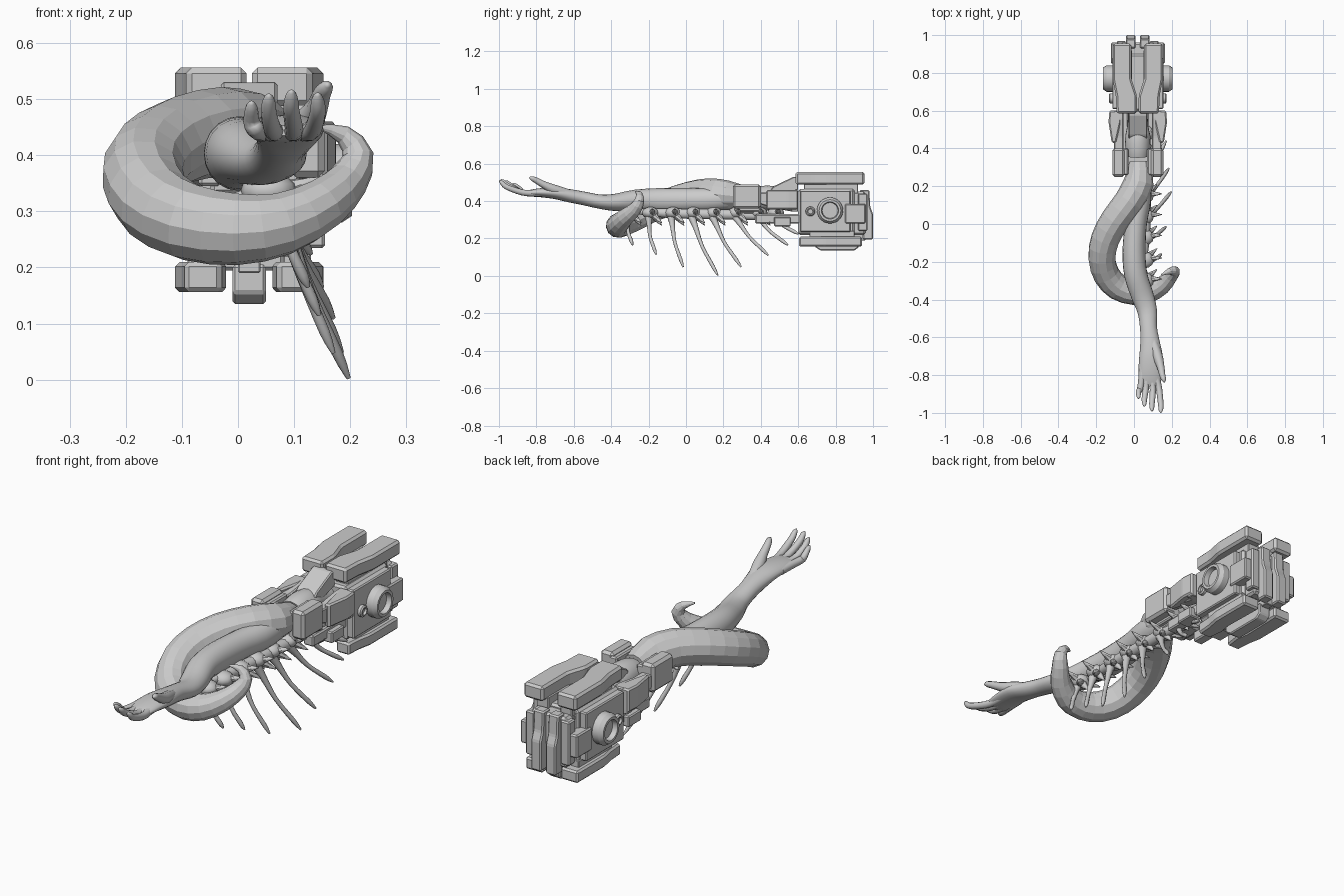
import bpy, bmesh, math
from mathutils import Vector, Matrix

if "Cube" in bpy.data.objects:
    bpy.data.objects.remove(bpy.data.objects["Cube"])

CX = 0.02  # centre line of the mechanical cuff


def finish(name, bm, smooth=None):
    bmesh.ops.recalc_face_normals(bm, faces=bm.faces[:])
    me = bpy.data.meshes.new(name)
    bm.to_mesh(me)
    bm.free()
    ob = bpy.data.objects.new(name, me)
    bpy.context.collection.objects.link(ob)
    if smooth:
        bpy.ops.object.select_all(action='DESELECT')
        ob.select_set(True)
        bpy.context.view_layer.objects.active = ob
        bpy.ops.object.shade_smooth_by_angle(angle=math.radians(smooth))
    return ob


def prism(name, outline, lo, hi, axis='Z', bevel=0.008, mirror=False):
    """Extrude a closed outline along an axis; x values are relative to CX."""
    place = {'Z': lambda a, b, t: (a, b, t),
             'X': lambda a, b, t: (t, a, b)}[axis]
    for s, tag in ((1, '_right'), (-1, '_left')) if mirror else ((1, ''),):
        bm = bmesh.new()
        rings = []
        for t in (lo, hi):
            pts = [place(a, b, t) for a, b in outline]
            rings.append([bm.verts.new((CX + s * p[0], p[1], p[2])) for p in pts])
        n = len(outline)
        bm.faces.new(rings[0])
        bm.faces.new(rings[1])
        for i in range(n):
            j = (i + 1) % n
            bm.faces.new((rings[0][i], rings[0][j], rings[1][j], rings[1][i]))
        bmesh.ops.recalc_face_normals(bm, faces=bm.faces[:])
        if bevel:
            bmesh.ops.bevel(bm, geom=bm.edges[:], offset=bevel, segments=1, affect='EDGES')
        finish(name + tag, bm)


def box(name, x, y, z, bevel=0.006, mirror=False):
    prism(name, [(x[0], y[0]), (x[1], y[0]), (x[1], y[1]), (x[0], y[1])],
          z[0], z[1], 'Z', bevel, mirror)


def spline(keys, steps):
    """Catmull-Rom samples through tuples of any length."""
    out = []
    for i in range(len(keys) - 1):
        p = [keys[max(0, min(len(keys) - 1, i + k))] for k in (-1, 0, 1, 2)]
        for s in range(steps):
            t = s / steps
            out.append([0.5 * (2 * b + (c - a) * t + (2 * a - 5 * b + 4 * c - d) * t * t
                               + (3 * b - a - 3 * c + d) * t ** 3) for a, b, c, d in zip(*p)])
    return out + [list(keys[-1])]


def sweep(name, keys, sides=12, steps=2, smooth=None):
    """Tube through (x, y, z, half width[, half height]) stations."""
    st = spline(keys, steps)
    pts = [Vector(k[:3]) for k in st]
    bm = bmesh.new()
    up, last = Vector((0, 0, 1)), None
    for i, p in enumerate(pts):
        tan = (pts[min(i + 1, len(pts) - 1)] - pts[max(i - 1, 0)]).normalized()
        up = (up - tan * up.dot(tan)).normalized()
        side = tan.cross(up)
        w, h = max(st[i][3], .001), max(st[i][-1], .001)
        ring = [bm.verts.new(p + side * w * math.cos(2 * math.pi * k / sides)
                             + up * h * math.sin(2 * math.pi * k / sides)) for k in range(sides)]
        if last:
            for k in range(sides):
                j = (k + 1) % sides
                bm.faces.new((last[k], last[j], ring[j], ring[k]))
        else:
            bm.faces.new(ring)
        last = ring
    bm.faces.new(last)
    return finish(name, bm, smooth)


def lathe_x(name, y, z, profile, sides=24):
    """Revolve (distance from centre line, radius) about x, both sides."""
    for s, tag in ((1, '_right'), (-1, '_left')):
        bm = bmesh.new()
        last = None
        for d, r in profile:
            ring = [bm.verts.new((CX + s * d, y + r * math.cos(2 * math.pi * k / sides),
                                  z + r * math.sin(2 * math.pi * k / sides))) for k in range(sides)]
            if last:
                for k in range(sides):
                    j = (k + 1) % sides
                    bm.faces.new((last[k], last[j], ring[j], ring[k]))
            last = ring
        bm.faces.new(last)
        finish(name + tag, bm, 30)


# Main housing with side plates
box('housing', (-.105, .105), (.60, .90), (.22, .465), .01)
box('side_plate', (.09, .135), (.61, .88), (.235, .455), .005, True)
box('side_lug', (.09, .143), (.85, .96), (.28, .385), .006, True)
box('rear_core', (-.09, .09), (.88, .96), (.22, .45), .01)

# Side dials
lathe_x('large_dial', .77, .35, [(.12, .07), (.165, .07), (.183, .058), (.183, .046), (.16, .042)])
lathe_x('small_dial', .665, .345, [(.12, .026), (.148, .026), (.153, .02), (.153, .015), (.143, .013)], 16)

# Stepped top pads and bottom pads
prism('top_pad', [(.005, .585), (.112, .585), (.116, .68), (.132, .76), (.132, .955),
                  (.034, .955), (.034, .77), (.005, .68)], .488, .556, 'Z', .01, True)
box('top_pad_mount', (.03, .09), (.63, .92), (.44, .50), .004, True)
prism('bottom_pad', [(.05, .605), (.115, .605), (.12, .68), (.132, .74), (.132, .94),
                     (.045, .94), (.05, .74), (.04, .68)], .156, .21, 'Z', .008, True)
box('bottom_pad_mount', (.06, .11), (.66, .90), (.20, .24), .003, True)
prism('keel_block', [(.69, .155), (.72, .135), (.90, .135), (.925, .155), (.925, .205), (.69, .205)],
      -.03, .03, 'X', .005)
box('keel_mount', (-.02, .02), (.66, .96), (.19, .24), .003)

# Stepped vertical rear plates
prism('rear_plate', [(.93, .46), (.98, .46), (.985, .37), (1.0, .33), (1.0, .195),
                     (.945, .195), (.945, .33), (.93, .37)], .012, .062, 'X', .006, True)
box('rear_side_plate', (.065, .11), (.92, .97), (.24, .44), .006, True)

# Tapered arms, vents and lower struts joining housing and cuff
prism('shoulder', [(.115, .43), (.138, .43), (.155, .54), (.15, .60), (.09, .60), (.09, .54)],
      .355, .46, 'Z', .007, True)
prism('shoulder_arm', [(.39, .385), (.46, .365), (.56, .345), (.60, .345), (.60, .46),
                       (.56, .46), (.46, .445), (.39, .445)], .075, .125, 'X', .005, True)
for i in range(4):
    box(f'vent_{i}', (.085, .145), (.565, .60), (.345 + i * .029, .366 + i * .029), .003, True)
box('lower_strut', (.05, .10), (.37, .62), (.28, .33), .006, True)
box('strut_foot', (.06, .125), (.47, .56), (.265, .315), .005, True)
prism('sloped_plate', [(.45, .46), (.50, .43), (.60, .46), (.60, .53), (.575, .53), (.47, .48)],
      -.05, .05, 'X', .005)

# Forearm cuff
box('cuff_block', (.07, .135), (.25, .40), (.36, .49), .012, True)
box('cuff_inner', (.05, .09), (.26, .40), (.345, .475), .006, True)
box('cuff_under', (-.07, .07), (.27, .40), (.33, .38), .008)
sweep('wrist_joint', [(CX, .36, .41, .06), (CX, .40, .415, .066), (CX, .47, .415, .066),
                      (CX, .52, .41, .055), (CX, .62, .40, .05)], 20, 2, 40)

# Tentacle wound around the arm
sweep('tentacle', [(.03, .33, .42, .055), (.025, .22, .43, .08), (-.025, .12, .442, .08),
                   (-.10, .02, .428, .078), (-.153, -.08, .398, .076), (-.17, -.18, .36, .073),
                   (-.145, -.27, .312, .071), (-.085, -.335, .28, .069), (0, -.365, .268, .064),
                   (.08, -.36, .278, .056), (.15, -.325, .312, .047), (.196, -.275, .355, .037),
                   (.214, -.25, .40, .028), (.187, -.25, .437, .017), (.145, -.27, .45, .004)],
      12, 2, None)

# Arm and palm
sweep('arm', [(.03, .32, .42, .05, .05), (.035, .15, .408, .057, .062), (.01, 0, .405, .058, .064),
              (0, -.15, .403, .061, .066), (.01, -.27, .404, .061, .057), (.045, -.38, .393, .059, .046),
              (.07, -.46, .397, .052, .038), (.077, -.55, .415, .045, .036), (.085, -.63, .43, .052, .035),
              (.09, -.70, .442, .062, .031), (.087, -.77, .445, .062, .025), (.084, -.83, .443, .058, .018),
              (.083, -.86, .444, .05, .009)], 20, 3, 60)

# Fingers: base x, knuckle x, tip (x, y, z)
for name, bx, kx, tip in (('little_finger', .042, .032, (.024, -.925, .495)),
                          ('ring_finger', .068, .062, (.055, -.965, .508)),
                          ('middle_finger', .095, .1, (.095, -.99, .515)),
                          ('index_finger', .12, .133, (.142, -.998, .51))):
    x, y, z = tip
    sweep(name, [(bx, -.74, .442, .017), (bx, -.81, .442, .018), (kx, -.875, .446, .0165),
                 (x, y + .04, z - .035, .0145), (x, y + .012, z - .01, .011), (x, y, z, .003)],
          10, 3, 60)
sweep('thumb', [(.10, -.62, .437, .024), (.125, -.70, .46, .027), (.141, -.755, .485, .02),
                (.15, -.80, .51, .016), (.158, -.825, .522, .012), (.16, -.838, .526, .003)], 10, 3, 60)

# Spine column under the arm
sweep('spine', [(.04, -.27, .345, .014), (.055, -.1, .335, .026), (.062, .1, .33, .028),
                (.065, .3, .325, .026), (.065, .48, .31, .014)], 10, 3, 50)

# Ribs with vertebra lumps and small thorns: (base y, tip x, tip y, tip z)
RIBS = ((-.31, .125, -.285, .165), (-.20, .145, -.16, .115), (-.08, .17, -.015, .048),
        (.03, .197, .17, .003), (.14, .185, .295, .048), (.26, .17, .44, .11),
        (.38, .15, .545, .165), (.47, .13, .60, .225))
for i, (y, tx, ty, tz) in enumerate(RIBS):
    b, t = Vector((.068, y, .32)), Vector((tx, ty, tz))
    mid = b.lerp(t, .5) + Vector((-.004, -.012, -.006))
    sweep(f'rib_{i}', [(*b, .022), (*b.lerp(mid, .4), .014), (*mid, .0095),
                       (*mid.lerp(t, .7), .01), (*t, .004)], 8, 3, 50)
    bm = bmesh.new()
    bmesh.ops.create_uvsphere(bm, u_segments=12, v_segments=8, radius=1, matrix=Matrix.Translation(
        (.055, y + .01, .337)) @ Matrix.Diagonal((.05, .045, .032, 1)))
    finish(f'vertebra_{i}', bm, 60)
    base = Vector((.062, y + .02, .33))
    for k, d in enumerate(((.085, .0, .03), (.0, .05, -.06), (.06, .05, -.045), (-.085, .03, -.005))):
        e = base + Vector(d)
        sweep(f'thorn_{i}_{k}', [(*base, .022), (*base.lerp(e, .5), .014), (*e, .002)], 7, 2, 50)
